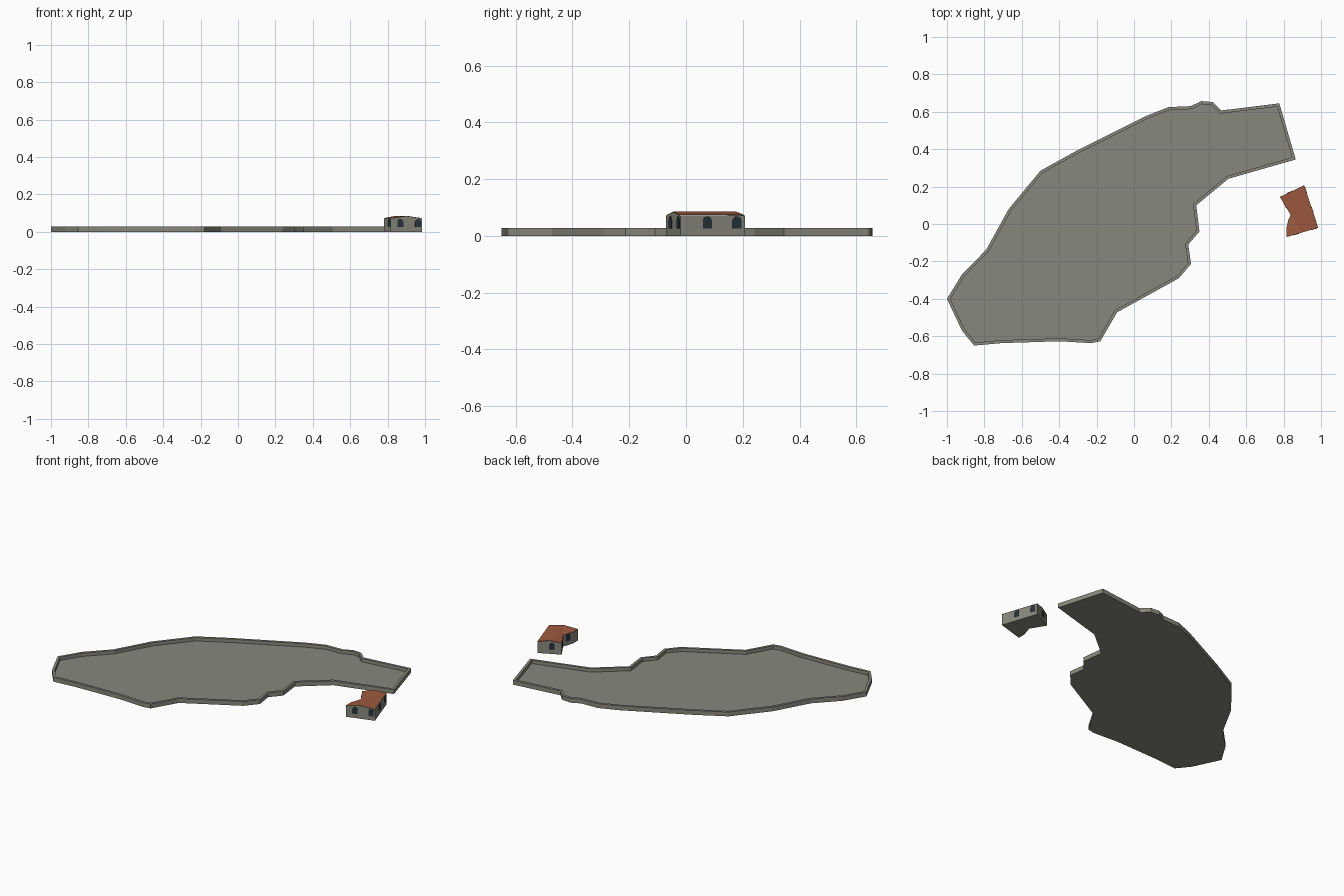
import bpy, bmesh
from mathutils import Vector, Matrix

if "Cube" in bpy.data.objects:
    bpy.data.objects.remove(bpy.data.objects["Cube"])


def material(name, rgb):
    m = bpy.data.materials.new(name)
    m.diffuse_color = (*rgb, 1)
    m.use_nodes = True
    m.node_tree.nodes["Principled BSDF"].inputs["Base Color"].default_value = m.diffuse_color
    return m


STONE = material("stone", (0.25, 0.245, 0.205))
TILE = material("roof_tile", (0.34, 0.10, 0.05))
DARK = material("window_dark", (0.02, 0.035, 0.045))


def finish(name, bm, mat):
    bmesh.ops.recalc_face_normals(bm, faces=bm.faces)
    me = bpy.data.meshes.new(name)
    bm.to_mesh(me)
    bm.free()
    me.materials.append(mat)
    ob = bpy.data.objects.new(name, me)
    bpy.context.collection.objects.link(ob)
    return ob


def extrude(bm, face, vec):
    """Extrude one face and return its moved copy."""
    geom = bmesh.ops.extrude_face_region(bm, geom=[face])["geom"]
    bmesh.ops.translate(bm, vec=vec, verts=[g for g in geom if isinstance(g, bmesh.types.BMVert)])
    return next(g for g in geom if isinstance(g, bmesh.types.BMFace))


# Terrace: irregular slab with a raised parapet around it
outline = [
    (-1.0, -0.40), (-0.92, -0.57), (-0.855, -0.65), (-0.71, -0.637), (-0.40, -0.627),
    (-0.23, -0.637), (-0.18, -0.627), (-0.09, -0.472), (0.24, -0.29), (0.305, -0.213),
    (0.29, -0.11), (0.35, -0.04), (0.333, 0.10), (0.505, 0.242), (0.865, 0.345),
    (0.777, 0.645), (0.467, 0.607), (0.42, 0.652), (0.36, 0.657), (0.303, 0.63),
    (0.185, 0.625), (0.07, 0.58), (-0.31, 0.39), (-0.50, 0.285), (-0.67, 0.08),
    (-0.79, -0.137), (-0.92, -0.27)]
RIM, FLOOR, WALL = 0.028, 0.006, 0.016
bm = bmesh.new()
base = bm.faces.new([bm.verts.new((x, y, 0)) for x, y in outline])
top = extrude(bm, base, (0, 0, RIM))
# extruding removes the source face, so close the underside again
bm.verts.ensure_lookup_table()
if not any(f.calc_center_median().z < 1e-5 for f in bm.faces):
    bm.faces.new([v for v in bm.verts if v.co.z < 1e-5])
bmesh.ops.inset_region(bm, faces=[top], thickness=WALL, use_even_offset=True)
extrude(bm, top, (0, 0, FLOOR - RIM))
if top.is_valid and abs(top.calc_center_median().z - RIM) < 1e-4:
    bmesh.ops.delete(bm, geom=[top], context='FACES_ONLY')
finish("terrace", bm, STONE)

# House plan, counter-clockwise from the south-west corner
plan = [(0.815, -0.07), (0.985, -0.02), (0.91, 0.207), (0.78, 0.145), (0.837, 0.05), (0.815, -0.02)]
EAVE, RIDGE = 0.072, 0.085
n = len(plan)
ridge_s = (Vector(plan[0]) + Vector(plan[1])) / 2
ridge_n = (Vector(plan[2]) + Vector(plan[3])) / 2

# House walls with gable ends
bm = bmesh.new()
low = [bm.verts.new((x, y, 0)) for x, y in plan]
high = [bm.verts.new((x, y, EAVE)) for x, y in plan]
peak = {0: bm.verts.new((*ridge_s, RIDGE)), 2: bm.verts.new((*ridge_n, RIDGE))}
for i in range(n):
    j = (i + 1) % n
    gable = [peak[i]] if i in peak else []
    bm.faces.new([low[i], low[j], high[j]] + gable + [high[i]])
bm.faces.new(low)
finish("house_walls", bm, STONE)

# Roof: one plain slope to the east, a folded one to the west
bm = bmesh.new()
v = [bm.verts.new((x, y, EAVE + 0.001)) for x, y in plan]
s = bm.verts.new((*ridge_s, RIDGE + 0.001))
t = bm.verts.new((*ridge_n, RIDGE + 0.001))
bm.faces.new([v[1], v[2], t, s])
for f in ([t, v[3], v[4]], [t, v[4], s], [s, v[4], v[5]], [s, v[5], v[0]]):
    bm.faces.new(f)
finish("roof", bm, TILE)


# Arched windows: (wall index, position along the wall)
def window(wall, pos):
    a, b = Vector(plan[wall]), Vector(plan[(wall + 1) % n])
    d = (b - a).normalized()
    c = a.lerp(b, pos)
    out = Vector((d.y, -d.x))
    w = 0.016
    prof = [(-w, 0.027), (w, 0.027), (w, 0.055), (w * 0.7, 0.066), (0, 0.07), (-w * 0.7, 0.066), (-w, 0.055)]
    bm = bmesh.new()
    ring = [bm.verts.new((*(c + d * u + out * 0.002), z)) for u, z in prof]
    back = [bm.verts.new((*(c + d * u - out * 0.002), z)) for u, z in prof]
    bm.faces.new(ring)
    for i in range(len(prof)):
        j = (i + 1) % len(prof)
        bm.faces.new([ring[i], back[i], back[j], ring[j]])
    finish("window", bm, DARK)


for wall, pos in ((0, 0.31), (0, 0.87), (1, 0.42), (1, 0.88), (2, 0.6), (3, 0.5), (4, 0.5)):
    window(wall, pos)
